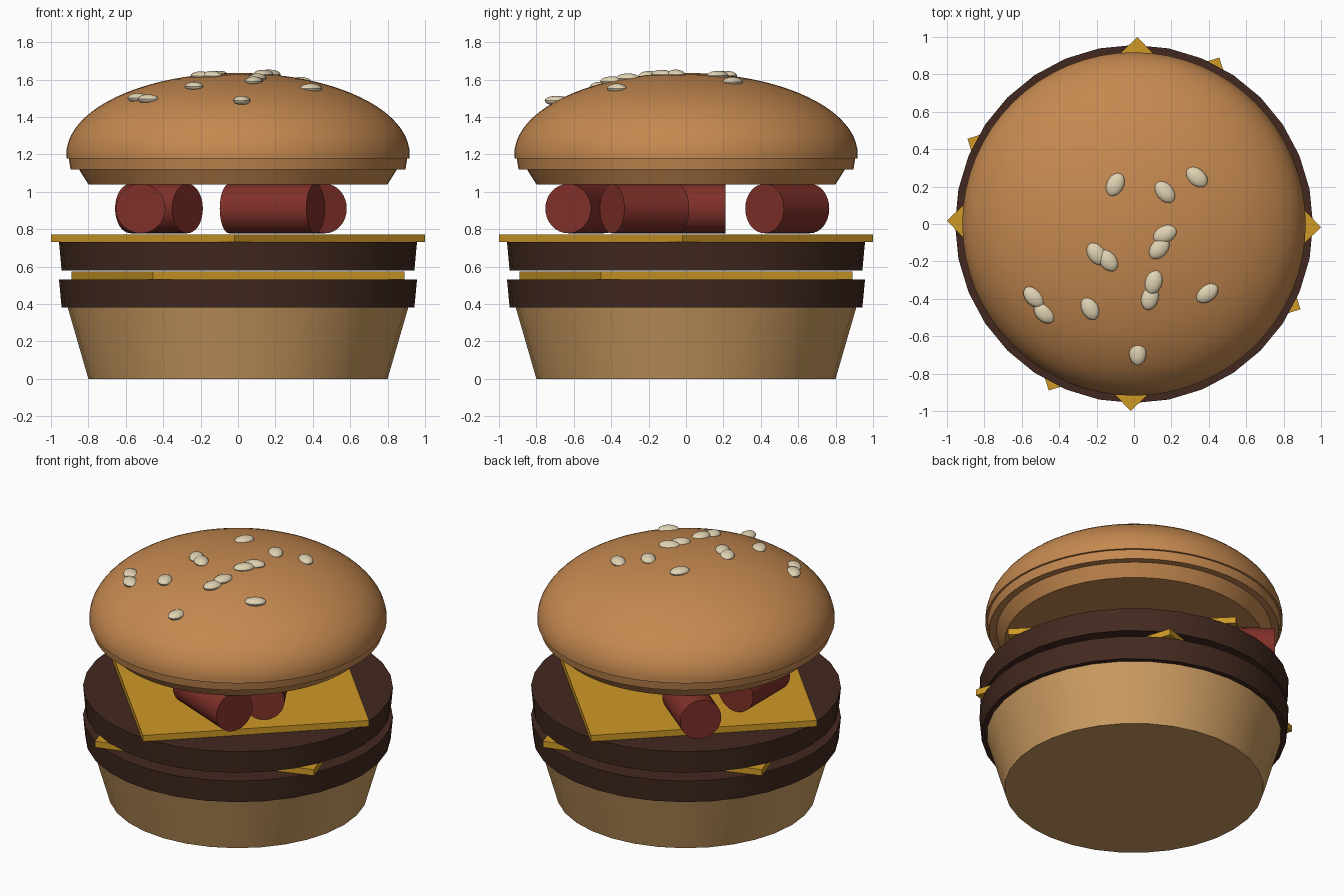
import bpy, bmesh, math
from mathutils import Matrix, Vector

if "Cube" in bpy.data.objects:
    bpy.data.objects.remove(bpy.data.objects["Cube"])


def material(name, rgb):
    m = bpy.data.materials.new(name)
    m.diffuse_color = (*rgb, 1)
    m.use_nodes = True
    m.node_tree.nodes["Principled BSDF"].inputs["Base Color"].default_value = m.diffuse_color
    return m


BUN = material("bun_crust", (0.56, 0.25, 0.08))
BASE = material("bun_base", (0.6, 0.33, 0.12))
MEAT = material("meat", (0.055, 0.022, 0.014))
CHEESE = material("cheese", (0.62, 0.32, 0.02))
RED = material("sausage_red", (0.22, 0.03, 0.022))
SEED = material("sesame", (0.75, 0.65, 0.45))


def finish(bm, name, mat, smooth=True):
    bmesh.ops.recalc_face_normals(bm, faces=bm.faces)
    me = bpy.data.meshes.new(name)
    bm.to_mesh(me)
    bm.free()
    me.materials.append(mat)
    ob = bpy.data.objects.new(name, me)
    bpy.context.collection.objects.link(ob)
    if smooth:
        bpy.ops.object.select_all(action='DESELECT')
        ob.select_set(True)
        bpy.context.view_layer.objects.active = ob
        bpy.ops.object.shade_smooth_by_angle(angle=math.radians(30))
    return ob


def lathe(name, profile, sides, mat):
    bm = bmesh.new()
    vs = [bm.verts.new((r, 0, z)) for r, z in profile]
    es = [bm.edges.new(p) for p in zip(vs, vs[1:])]
    bmesh.ops.spin(bm, geom=vs + es, cent=(0, 0, 0), axis=(0, 0, 1),
                   angle=math.tau, steps=sides)
    bmesh.ops.remove_doubles(bm, verts=bm.verts, dist=1e-5)
    return finish(bm, name, mat)


# bottom bun and the two patties
lathe("bottom_bun", [(0, 0), (0.8, 0), (0.91, 0.38), (0, 0.38)], 32, BASE)
for i, z in enumerate((0.38, 0.58)):
    lathe(f"patty_{i + 1}", [(0, z), (0.943, z), (0.957, z + 0.15), (0, z + 0.15)], 32, MEAT)

# cheese slices: square sheets with corner radius 1
for i, (z, ang) in enumerate(((0.532, -27.1), (0.73, -1.0))):
    bm = bmesh.new()
    bmesh.ops.create_cone(bm, cap_ends=True, segments=4, radius1=1, radius2=1, depth=0.042,
                          matrix=Matrix.Translation((0, 0, z + 0.021)))
    # align the first vertex with the wanted corner direction
    v = bm.verts[:][0].co
    turn = math.radians(ang) - math.atan2(v.y, v.x)
    bmesh.ops.rotate(bm, verts=bm.verts, matrix=Matrix.Rotation(turn, 3, 'Z'))
    finish(bm, f"cheese_slice_{i + 1}", CHEESE, False)

# sausage pieces: front end point, axis pointing out of that end, length
pieces = [((-0.52, -0.19), (0, -1), 0.40),
          ((-0.27, 0.42), (0.78, -0.62), 0.39),
          ((0.415, -0.63), (0.925, -0.38), 0.50),
          ((0.467, -0.395), (0.5, -0.866), 0.40)]
for i, ((x, y), d, length) in enumerate(pieces):
    axis = Vector((*d, 0)).normalized()
    mid = Vector((x, y, 0.91)) - axis * length / 2
    rot = axis.to_track_quat('Z', 'Y').to_matrix().to_4x4()
    bm = bmesh.new()
    bmesh.ops.create_cone(bm, cap_ends=True, segments=32, radius1=0.132, radius2=0.132,
                          depth=length, matrix=Matrix.Translation(mid) @ rot)
    finish(bm, f"sausage_{i + 1}", RED)

# top bun: stepped rim and an elliptical dome
A, B, ZC = 0.918, 0.435, 1.2
dome = [(A * math.cos(t), ZC + B * math.sin(t))
        for t in (math.pi / 2 * k / 20 for k in range(1, 20))]
lathe("top_bun", [(0, 1.04), (0.8, 1.04), (0.85, 1.12), (0.895, 1.12), (0.905, 1.178),
                  (A, 1.178), (A, 1.215)] + dome + [(0, ZC + B)], 64, BUN)

# sesame seeds: x, y, heading in degrees
seeds = [(-0.1, 0.21, 65), (0.165, 0.17, 130), (0.335, 0.25, 140), (0.165, -0.055, 25),
         (0.135, -0.13, 50), (-0.2, -0.16, 125), (-0.14, -0.195, 130), (0.105, -0.31, 75),
         (0.085, -0.395, 75), (0.39, -0.37, 35), (-0.235, -0.45, 115), (-0.535, -0.39, 135),
         (-0.48, -0.475, 135), (0.02, -0.69, 90)]
for i, (x, y, a) in enumerate(seeds):
    z = ZC + B * math.sqrt(1 - (x * x + y * y) / A ** 2)
    bm = bmesh.new()
    bmesh.ops.create_uvsphere(bm, u_segments=16, v_segments=10, radius=1,
                              matrix=Matrix.Translation((x, y, z))
                              @ Matrix.Rotation(math.radians(a), 4, 'Z')
                              @ Matrix.Diagonal((0.066, 0.046, 0.026, 1)))
    finish(bm, f"sesame_seed_{i + 1}", SEED)
